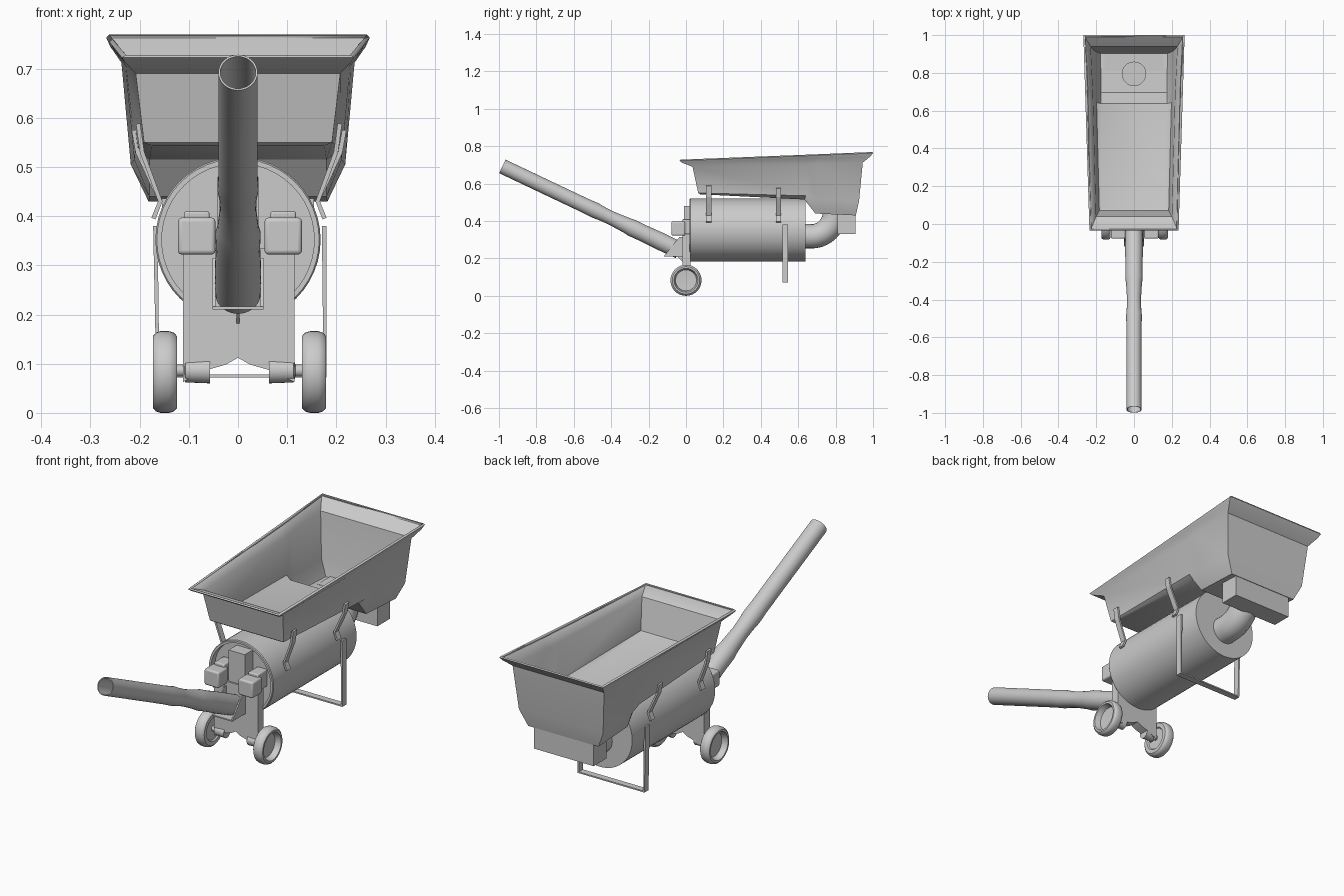
import bpy, bmesh, math
from mathutils import Vector

if "Cube" in bpy.data.objects:
    bpy.data.objects.remove(bpy.data.objects["Cube"])


def make(name, verts, faces, smooth=True):
    bm = bmesh.new()
    vs = [bm.verts.new(v) for v in verts]
    for f in faces:
        bm.faces.new([vs[i] for i in f])
    bmesh.ops.remove_doubles(bm, verts=bm.verts, dist=1e-5)
    bmesh.ops.recalc_face_normals(bm, faces=bm.faces)
    me = bpy.data.meshes.new(name)
    bm.to_mesh(me)
    bm.free()
    ob = bpy.data.objects.new(name, me)
    bpy.context.collection.objects.link(ob)
    if smooth:
        shade(ob)
    return ob


def shade(ob):
    bpy.ops.object.select_all(action='DESELECT')
    ob.select_set(True)
    bpy.context.view_layer.objects.active = ob
    bpy.ops.object.shade_smooth_by_angle(angle=math.radians(35))


def lathe(name, profile, origin, axis, n=40):
    """Spin (radius, distance) points around an axis, tips on the axis collapse."""
    q = Vector(axis).to_track_quat('Z', 'Y')
    verts, faces, m = [], [], len(profile)
    for i in range(n):
        a = 2 * math.pi * i / n
        for r, d in profile:
            verts.append(Vector(origin) + q @ Vector((r * math.cos(a), r * math.sin(a), d)))
    for i in range(n):
        j = (i + 1) % n
        for k in range(m - 1):
            quad = [i * m + k, j * m + k, j * m + k + 1, i * m + k + 1]
            if profile[k][0] == 0:
                quad.pop(0)
                verts[j * m + k] = verts[i * m + k]
            elif profile[k + 1][0] == 0:
                quad.pop(2)
            faces.append(quad)
    return make(name, verts, faces)


def prism(name, outline, lo, hi, axis='y', bevel=0):
    """Extrude an outline: (x, z) along y, or (y, z) along x."""
    put = (lambda p, t: (p[0], t, p[1])) if axis == 'y' else (lambda p, t: (t, p[0], p[1]))
    n = len(outline)
    verts = [put(p, t) for t in (lo, hi) for p in outline]
    faces = [list(range(n)), list(range(n, 2 * n))]
    faces += [[i, (i + 1) % n, n + (i + 1) % n, n + i] for i in range(n)]
    ob = make(name, verts, faces)
    if bevel:
        b = ob.modifiers.new('round', 'BEVEL')
        b.width, b.segments = bevel, 3
    return ob


def box(name, x, y, z, bevel=0):
    return prism(name, [(x[0], z[0]), (x[1], z[0]), (x[1], z[1]), (x[0], z[1])], *y, bevel=bevel)


def strap(name, path, y0, y1):
    """Flat bar following (x, z) points."""
    n = len(path)
    verts = [(x, y, z) for y in (y0, y1) for x, z in path]
    ob = make(name, verts, [[i, i + 1, n + i + 1, n + i] for i in range(n - 1)], False)
    s = ob.modifiers.new('thickness', 'SOLIDIFY')
    s.thickness, s.offset = 0.009, 0
    return ob


# Hopper: stacked rings (half widths, y ends, z at the four stations)
stations = (0, .67, .74, 1)
rings = [
    (.228, .262, -.03, .998, (.728, .755, .758, .769)),
    (.236, .268, -.034, 1.0, (.722, .749, .752, .763)),
    (.229, .260, -.022, .985, (.712, .735, .738, .745)),
    (.208, .237, .035, .945, (.690, .703, .706, .712)),
    (.191, .218, .065, .925, (.550, .535, .515, .505)),
    (.176, .182, .075, .908, (.543, .515, .440, .430)),
]
verts, faces = [], []
for wf, wb, yf, yb, zs in rings:
    right = [(wf + (wb - wf) * t, yf + (yb - yf) * t, z) for t, z in zip(stations, zs)]
    verts += right + [(-x, y, z) for x, y, z in reversed(right)]
for k in range(len(rings) - 1):
    for i in range(8):
        j = (i + 1) % 8
        faces.append([8 * k + i, 8 * k + j, 8 * k + 8 + j, 8 * k + 8 + i])
base = 8 * (len(rings) - 1)
faces += [[base + i, base + i + 1, base + 6 - i, base + 7 - i] for i in range(3)]
hopper = make('hopper', verts, faces)
s = hopper.modifiers.new('wall', 'SOLIDIFY')
s.thickness, s.offset = 0.012, -1
# open sheet: make sure the outside faces outward so the wall grows inward
if hopper.data.polygons[-1].normal.z > 0:
    hopper.data.flip_normals()

# Outlet box under the deep end, and elbow pipe to the drum
box('outlet_box', (-.155, .155), (.81, .905), (.33, .445))
cu = bpy.data.curves.new('elbow_pipe', 'CURVE')
cu.dimensions, cu.bevel_depth, cu.bevel_resolution, cu.use_fill_caps = '3D', .065, 8, True
sp = cu.splines.new('POLY')
path = [(.60, .318)] + [(.67 + .125 * math.sin(a), .443 - .125 * math.cos(a))
                        for a in [math.pi / 20 * i for i in range(11)]] + [(.795, .46)]
sp.points.add(len(path) - 1)
for p, (y, z) in zip(sp.points, path):
    p.co = (0, y, z, 1)
elbow = bpy.data.objects.new('elbow_pipe', cu)
bpy.context.collection.objects.link(elbow)
bpy.ops.object.select_all(action='DESELECT')
elbow.select_set(True)
bpy.context.view_layer.objects.active = elbow
bpy.ops.object.convert(target='MESH')
shade(bpy.context.object)

# Drum with a recessed front plate
lathe('drum', [(0, .03), (.155, .03), (.155, 0), (.165, 0), (.168, .004), (.168, .618), (0, .618)],
      (0, .02, .352), (0, 1, 0), 48)

# Front column with a notched foot, and the plate above it
notch = [(.10, .07), (.06, .088), (.025, .098), (0, .112), (-.025, .098), (-.06, .088), (-.10, .07)]
prism('front_column', [(-.112, .062), (-.112, .335), (.115, .335), (.115, .062)] + notch, -.018, .025)
box('upper_plate', (-.042, .042), (-.01, .05), (.30, .48))

# Motor boxes, backing caps, wheels and axle stubs
for side, tag in ((-1, 'left'), (1, 'right')):
    c = side * .088 + .004
    box('motor_box_' + tag, (c - .038, c + .038), (-.078, -.005), (.322, .397), .008)
    box('motor_mount_' + tag, (c - .026, c + .026), (-.02, .05), (.33, .41), .005)
    lathe('wheel_' + tag, [(0, .006), (.05, .006), (.055, 0), (.073, 0), (.080, .006), (.083, .016),
                           (.083, .034), (.080, .043), (.073, .049), (.064, .049), (.056, .022), (0, .018)],
          (side * .127 + .003, 0, .083), (side, 0, 0))
    lathe('axle_stub_' + tag, [(0, 0), (.026, 0), (.024, .05), (.012, .054), (.012, .085), (0, .085)],
          (side * .06 + .003, 0, .086), (side, 0, 0), 24)

# Discharge tube with joined sleeves, open at the top end
low, high = Vector((0, -.035, .243)), Vector((0, -.982, .692))
L = (high - low).length
lathe('discharge_tube', [(0, 0), (.046, 0), (.047, .12), (.045, .22), (.046, .28), (.042, .31), (.037, .40),
                         (.038, .45), (.042, .50), (.040, .56), (.040, L), (.036, L), (.036, L - .3), (0, L - .3)],
      low, high - low, 36)

# Cradle for the tube: side cheeks, floor and fin
cheek = [(-.118, .212), (0, .212), (0, .315), (-.035, .315)]
for x, tag in ((-.052, 'left'), (.046, 'right')):
    prism('cradle_cheek_' + tag, cheek, x, x + .006, 'x')
box('cradle_floor', (-.052, .052), (-.118, 0), (.21, .216))
prism('cradle_fin', [(-.05, .212), (0, .165), (0, .212)], -.003, .003, 'x')

# Hopper support hooks
for y, xt, zt, tag in ((.107, .205, .588, 'front'), (.48, .214, .575, 'rear')):
    for side, lr in ((-1, 'left'), (1, 'right')):
        pts = [(xt, zt), (xt - .008, .53), (.16, .43), (.174, .395)]
        strap(f'hook_{tag}_{lr}', [(side * x + .002, z) for x, z in pts], y, y + .028)

# Rear stand
strap('rear_stand', [(-.168, .38), (-.163, .075), (.177, .075), (.175, .38)], .515, .545)
